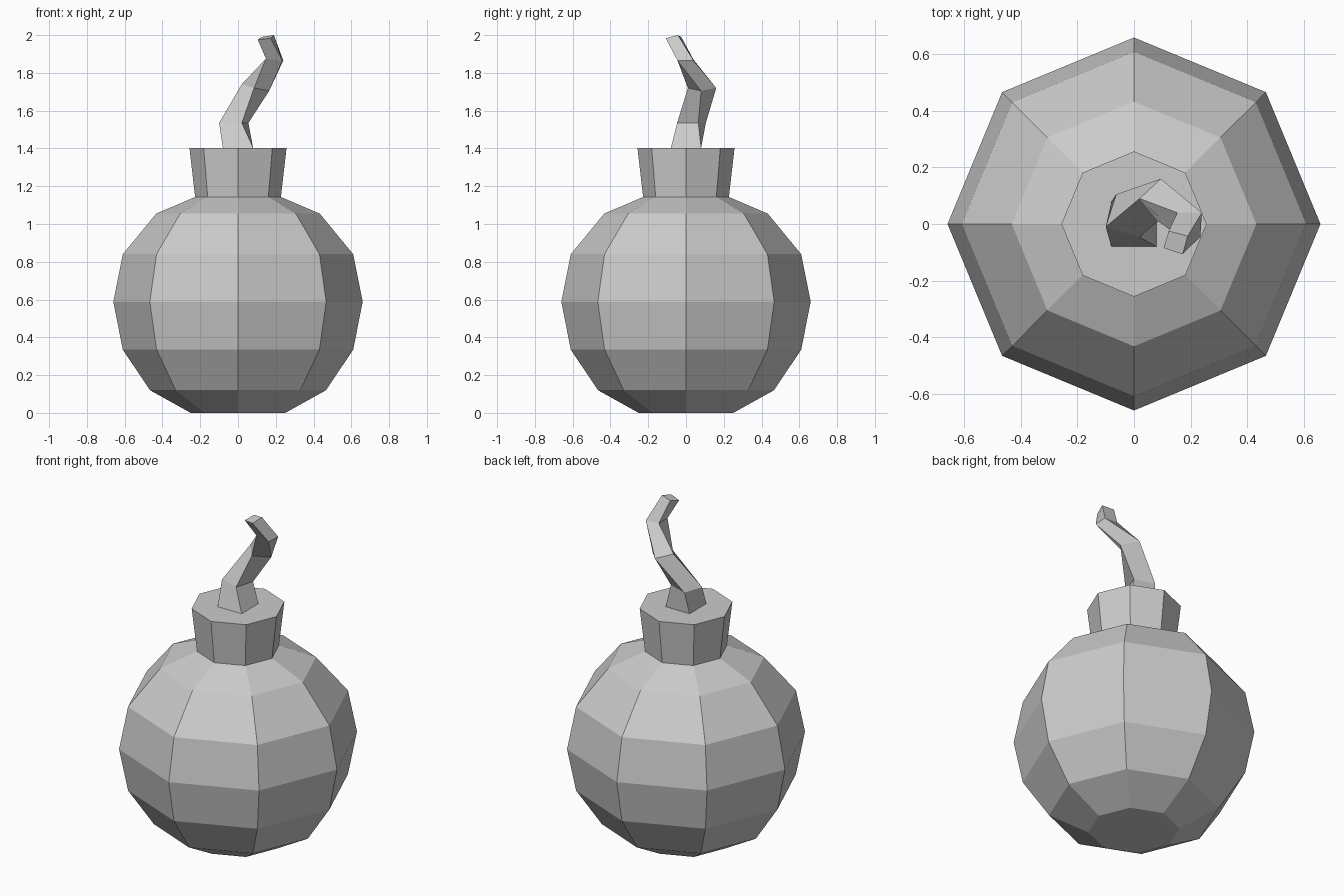
import bpy, bmesh
from math import cos, sin, pi

if "Cube" in bpy.data.objects:
    bpy.data.objects.remove(bpy.data.objects["Cube"])


def loft(name, rings, cap_start, cap_end):
    """Bridge rings of points with quads, optionally capping the ends."""
    bm = bmesh.new()
    loops = [[bm.verts.new(p) for p in ring] for ring in rings]
    n = len(loops[0])
    for a, b in zip(loops, loops[1:]):
        for i in range(n):
            j = (i + 1) % n
            bm.faces.new((a[i], a[j], b[j], b[i]))
    if cap_start:
        bm.faces.new(loops[0][::-1])
    if cap_end:
        bm.faces.new(loops[-1])
    bmesh.ops.recalc_face_normals(bm, faces=bm.faces)
    mesh = bpy.data.meshes.new(name)
    bm.to_mesh(mesh)
    bm.free()
    obj = bpy.data.objects.new(name, mesh)
    bpy.context.collection.objects.link(obj)
    return obj


def circle(r, z, sides=8):
    return [(r * cos(2 * pi * i / sides), r * sin(2 * pi * i / sides), z)
            for i in range(sides)]


# Round eight-sided body with a flat base
body_profile = [(0.25, 0), (0.466, 0.12), (0.61, 0.335), (0.66, 0.588),
                (0.61, 0.84), (0.433, 1.055), (0.227, 1.143)]
loft("body", [circle(r, z) for r, z in body_profile], True, False)

# Flared collar sitting on the body's top opening
loft("collar", [circle(0.227, 1.143), circle(0.257, 1.403)], False, True)

# Twisting, tapering square fuse (four corners per ring)
fuse_rings = [
    [(-0.08, -0.08, 1.403), (0.08, -0.08, 1.403), (0.08, 0.08, 1.403), (-0.08, 0.08, 1.403)],
    [(-0.10, -0.01, 1.535), (0.02, -0.047, 1.535), (0.055, 0.065, 1.535), (-0.063, 0.105, 1.535)],
    [(0.02, 0.09, 1.74), (0.085, 0.01, 1.72), (0.165, 0.08, 1.705), (0.095, 0.16, 1.72)],
    [(0.153, 0.04, 1.87), (0.148, -0.035, 1.875), (0.235, -0.045, 1.865), (0.24, 0.04, 1.865)],
    [(0.123, -0.025, 1.99), (0.105, -0.085, 1.975), (0.172, -0.107, 1.983), (0.19, -0.043, 2.0)],
]
loft("fuse", fuse_rings, False, True)
